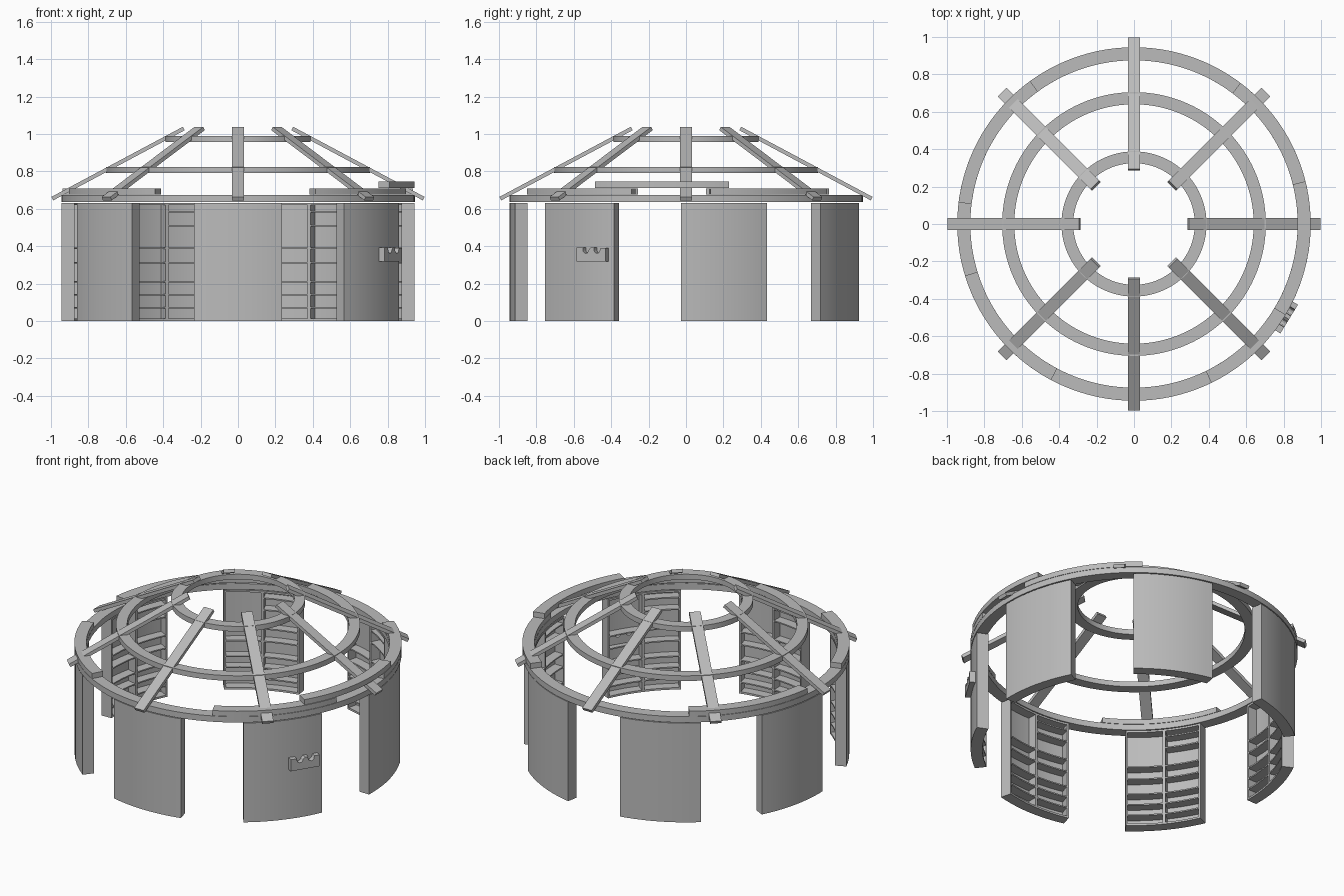
import bpy, bmesh, math
from mathutils import Matrix, Vector

if "Cube" in bpy.data.objects:
    bpy.data.objects.remove(bpy.data.objects["Cube"])

grey = bpy.data.materials.new("plain grey")
grey.diffuse_color = (0.5, 0.5, 0.5, 1)
grey.use_nodes = True
grey.node_tree.nodes["Principled BSDF"].inputs["Base Color"].default_value = grey.diffuse_color


def wedge(bm, r0, r1, a0, a1, z0, z1):
    """Add a curved block (angles in degrees); 360 degrees gives a closed ring."""
    full = abs(a1 - a0) >= 359.9
    n = max(1, math.ceil((a1 - a0) / 3))
    secs = []
    for i in range(n if full else n + 1):
        a = math.radians(a0 + (a1 - a0) * i / n)
        secs.append([bm.verts.new((r * math.cos(a), r * math.sin(a), z))
                     for r, z in ((r0, z0), (r1, z0), (r1, z1), (r0, z1))])
    for i in range(n):
        s, t = secs[i], secs[(i + 1) % len(secs)]
        for j in range(4):
            k = (j + 1) % 4
            bm.faces.new((s[j], t[j], t[k], s[k]))
    if not full:
        bm.faces.new(secs[0])
        bm.faces.new(secs[-1][::-1])


def finish(bm, name):
    bmesh.ops.recalc_face_normals(bm, faces=bm.faces[:])
    me = bpy.data.meshes.new(name)
    bm.to_mesh(me)
    bm.free()
    me.materials.append(grey)
    ob = bpy.data.objects.new(name, me)
    bpy.context.collection.objects.link(ob)
    bpy.ops.object.select_all(action='DESELECT')
    ob.select_set(True)
    bpy.context.view_layer.objects.active = ob
    bpy.ops.object.shade_smooth_by_angle(angle=math.radians(30))
    return ob


def arc(name, *dims):
    bm = bmesh.new()
    wedge(bm, *dims)
    return finish(bm, name)


def repeat(ob, count, start):
    """Linked copies turned around the z axis."""
    for i in range(count):
        o = ob if i == 0 else ob.copy()
        if i:
            bpy.context.collection.objects.link(o)
        o.rotation_euler.z = math.radians(start + 360 * i / count)


# Curved wall cabinets: skin, posts, top, bottom and shelves
RI, RS, RO, H, HALF = 0.875, 0.935, 0.943, 0.632, 14.5
bm = bmesh.new()
wedge(bm, RS, RO, -HALF, HALF, 0, H)
for a0, a1 in ((-HALF, -HALF + 0.7), (-0.5, 0.5), (HALF - 0.7, HALF)):
    wedge(bm, RI, RS, a0, a1, 0, H)
for z0 in (0, H - 0.012):
    wedge(bm, RI, RS, -HALF + 0.7, HALF - 0.7, z0, z0 + 0.012)
for a0, a1, shelves in ((0.5, HALF - 0.7, (0.07, 0.14, 0.21, 0.31, 0.39)),
                        (-HALF + 0.7, -0.5, (0.07, 0.14, 0.21, 0.31, 0.39, 0.51, 0.585))):
    for z in shelves:
        wedge(bm, RI, RS, a0, a1, z - 0.004, z + 0.004)
repeat(finish(bm, "wall_cabinet"), 7, -90)

# Horizontal roof rings
arc("wall_ring", 0.875, 0.945, 0, 360, 0.637, 0.674)
arc("middle_ring", 0.64, 0.705, 0, 360, 0.79, 0.823)
arc("top_ring", 0.325, 0.388, 0, 360, 0.957, 0.99)

# Loose curved segments stacked on the wall ring
for a0, a1, z in ((-64, -18, 0.676), (8, 53, 0.676), (126, 173, 0.676),
                  (197, 242, 0.676), (-31, 14, 0.712)):
    arc("stacked_segment", 0.875, 0.945, a0, a1, z, z + 0.033)

# Sloping rafters
lo, hi = Vector((0.993, 0, 0.654)), Vector((0.29, 0, 1.029))
d = lo - hi
bm = bmesh.new()
bmesh.ops.create_cube(bm, size=1)
bmesh.ops.scale(bm, vec=(d.length, 0.066, 0.021), verts=bm.verts[:])
bmesh.ops.transform(bm, verts=bm.verts[:],
                    matrix=Matrix.Translation((lo + hi) / 2)
                    @ Matrix.Rotation(math.atan2(-d.z, d.x), 4, 'Y'))
repeat(finish(bm, "rafter"), 8, 0)

# Notched bracket on one cabinet
outline = [(-0.09, 0.318), (0.09, 0.318), (0.09, 0.39), (0.06, 0.39)]
for c in (0.038, -0.032):
    outline += [(c + 0.019 * math.cos(t), 0.382 - 0.02 * math.sin(t))
                for t in [math.pi * i / 6 for i in range(7)]]
    outline += [(c - 0.019, 0.392), (c - 0.04, 0.392)]
outline += [(-0.09, 0.392)]
bm = bmesh.new()
f = bm.faces.new([bm.verts.new((0.9, y, z)) for y, z in outline])
ext = bmesh.ops.extrude_face_region(bm, geom=[f])
bmesh.ops.translate(bm, vec=(0.073, 0, 0),
                    verts=[v for v in ext["geom"] if isinstance(v, bmesh.types.BMVert)])
finish(bm, "notched_bracket").rotation_euler.z = math.radians(-31.5)
